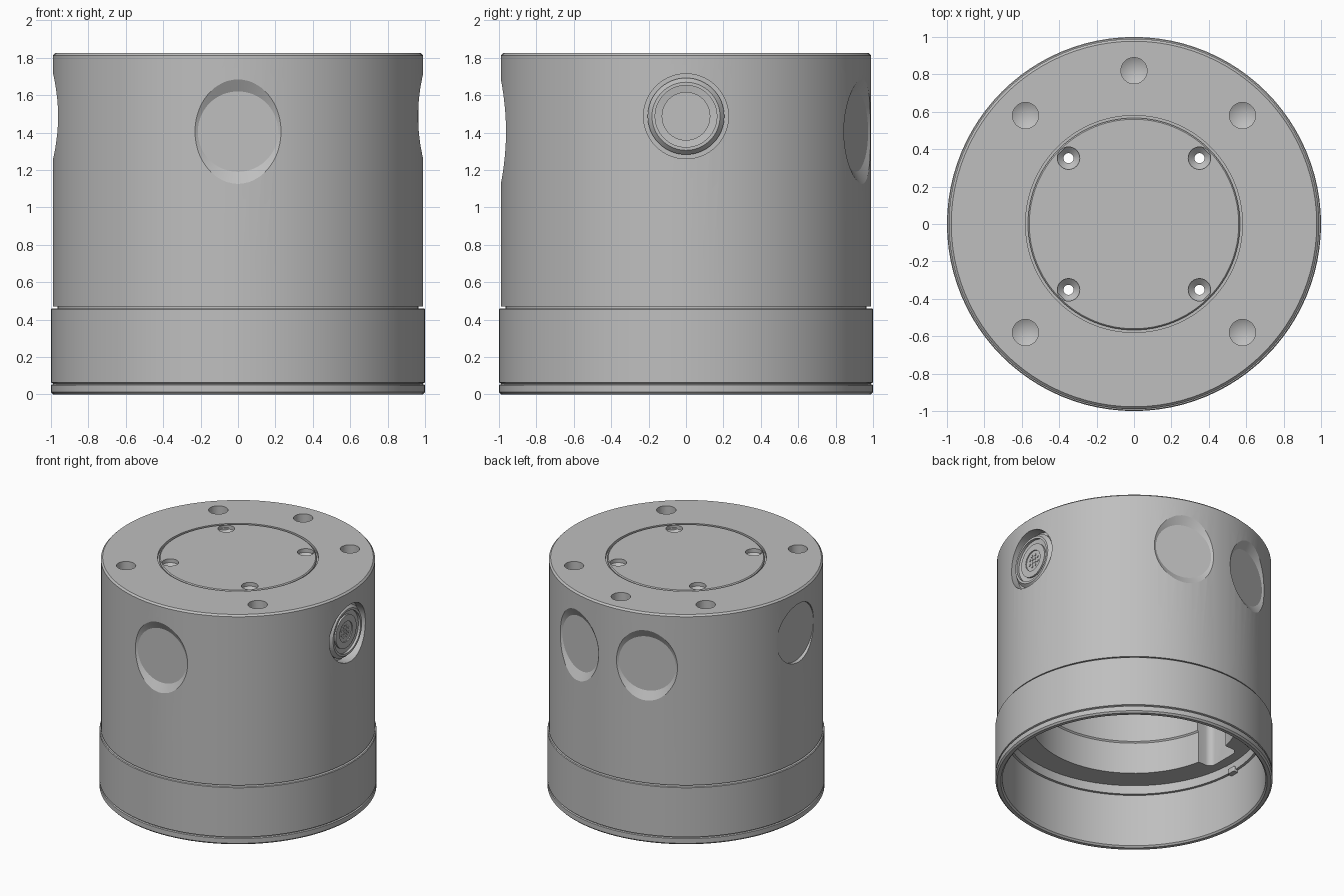
import bpy, bmesh
from math import radians, cos, sin, tau
from mathutils import Matrix

cube = bpy.data.objects.get("Cube")
if cube:
    bpy.data.objects.remove(cube, do_unlink=True)

grey = bpy.data.materials.new("machined grey")
grey.use_nodes = True
colour = (0.52, 0.52, 0.52, 1)
grey.diffuse_color = colour
grey.node_tree.nodes["Principled BSDF"].inputs["Base Color"].default_value = colour


def make_object(name, bm, matrix=Matrix()):
    bmesh.ops.transform(bm, matrix=matrix, verts=bm.verts)
    bmesh.ops.recalc_face_normals(bm, faces=bm.faces)
    mesh = bpy.data.meshes.new(name)
    bm.to_mesh(mesh)
    bm.free()
    mesh.materials.append(grey)
    obj = bpy.data.objects.new(name, mesh)
    bpy.context.collection.objects.link(obj)
    return obj


def lathe(name, profile, matrix=Matrix(), steps=96):
    """Revolve a closed (radius, height) profile about the local z axis."""
    bm = bmesh.new()
    verts = [bm.verts.new((r, 0, z)) for r, z in profile]
    edges = [bm.edges.new((a, b)) for a, b in zip(verts, verts[1:] + verts[:1])
             if abs(a.co.x) + abs(b.co.x) > 1e-6]
    bmesh.ops.spin(bm, geom=verts + edges, cent=(0, 0, 0), axis=(0, 0, 1),
                   angle=tau, steps=steps, use_merge=True)
    bmesh.ops.remove_doubles(bm, verts=bm.verts, dist=1e-5)
    return make_object(name, bm, matrix)


def rounded_block(name, size, location, radius):
    bm = bmesh.new()
    bmesh.ops.create_cube(bm, size=1, matrix=Matrix.Diagonal((*size, 1)))
    upright = [e for e in bm.edges
               if abs(e.verts[0].co.z - e.verts[1].co.z) > size[2] / 2]
    bmesh.ops.bevel(bm, geom=upright, offset=radius, segments=5,
                    profile=0.5, affect='EDGES')
    return make_object(name, bm, Matrix.Translation(location))


def cut(target, cutter):
    mod = target.modifiers.new("cut", 'BOOLEAN')
    mod.operation = 'DIFFERENCE'
    mod.solver = 'EXACT'
    mod.object = cutter
    bpy.context.view_layer.objects.active = target
    bpy.ops.object.modifier_apply(modifier=mod.name)
    bpy.data.objects.remove(cutter, do_unlink=True)


def facing(azimuth, z):
    """Local z points outward through the side wall."""
    return (Matrix.Rotation(radians(azimuth), 4, 'Z')
            @ Matrix.Translation((0, 0, z)) @ Matrix.Rotation(radians(90), 4, 'Y'))


# Hollow main body with a seat for the cover
body = lathe("main_body", [
    (0.75, 0.5), (0.93, 0.5), (0.93, 0.43), (0.965, 0.43), (0.965, 0.47),
    (0.99, 0.47), (0.99, 1.812), (0.977, 1.825), (0.58, 1.825), (0.58, 1.805),
    (0.55, 1.805), (0.55, 1.5), (0.74, 1.5), (0.74, 0.76), (0.75, 0.75)])

# Shallow conical side pockets
for azimuth in (270, 72, 108):
    cut(body, lathe("pocket_cutter", [(0, 0.954), (0.215, 0.954), (0.388, 1.05), (0, 1.05)],
                    facing(azimuth, 1.405), 64))

# Connector pit and the flat spot opposite it
for azimuth, floor, radius in ((0, 0.91, 0.227), (180, 0.96, 0.232)):
    cut(body, lathe("spot_cutter", [(0, floor), (radius, floor), (radius, 1.05), (0, 1.05)],
                    facing(azimuth, 1.487), 64))

# Drilled holes in the top rim
for x, y in ((0, 0.82), (0.58, 0.58), (-0.58, 0.58), (0.58, -0.58), (-0.58, -0.58)):
    cut(body, lathe("drill_cutter", [(0, 1.6), (0.07, 1.64), (0.07, 1.9), (0, 1.9)],
                    Matrix.Translation((x, y, 0)), 32))

# Rounded channels in the bore wall
for side in (-1, 1):
    cut(body, rounded_block("channel_cutter", (0.24, 0.3, 0.6), (side * 0.73, 0, 0.75), 0.05))

# Cover plate with four countersunk through holes
cover = lathe("cover_plate", [(0, 1.7), (0.567, 1.7), (0.567, 1.818), (0.56, 1.825), (0, 1.825)])
for sx in (-1, 1):
    for sy in (-1, 1):
        cut(cover, lathe("screw_cutter", [
            (0, 1.6), (0.027, 1.6), (0.027, 1.765), (0.06, 1.795), (0.06, 1.9), (0, 1.9)],
            Matrix.Translation((sx * 0.35, sy * 0.352, 0)), 32))

# Base ring with a groove near its foot
ring = lathe("base_ring", [
    (0.95, 0.012), (0.962, 0), (0.988, 0), (1, 0.012), (1, 0.05), (0.99, 0.054),
    (0.99, 0.059), (1, 0.063), (1, 0.455), (0.995, 0.46), (0.95, 0.46)])

# Small locating key on the inner lip
key = rounded_block("locating_key", (0.04, 0.07, 0.04), (-0.93, 0, 0.43), 0.008)

# Round connector with chamfered collar and recessed core
connector = lathe("connector_collar", [
    (0, 0.9), (0.205, 0.9), (0.205, 0.94), (0.182, 0.965), (0.165, 0.965),
    (0.165, 0.945), (0.13, 0.94), (0.13, 0.953), (0.08, 0.953), (0.08, 0.945), (0, 0.945)],
    facing(0, 1.487), 64)

# Contact pins in two circles
parts = [body, cover, ring, key, connector]
for count, radius in ((4, 0.02), (8, 0.046)):
    for i in range(count):
        a = tau * (i + 0.5) / count
        place = facing(0, 1.487) @ Matrix.Translation((radius * cos(a), radius * sin(a), 0))
        parts.append(lathe("contact_pin", [(0, 0.94), (0.01, 0.94), (0.01, 0.95), (0, 0.95)],
                           place, 12))

# Smooth shading with crisp edges
bpy.ops.object.select_all(action='DESELECT')
for obj in parts:
    obj.select_set(True)
bpy.context.view_layer.objects.active = body
bpy.ops.object.shade_smooth_by_angle(angle=radians(25))
